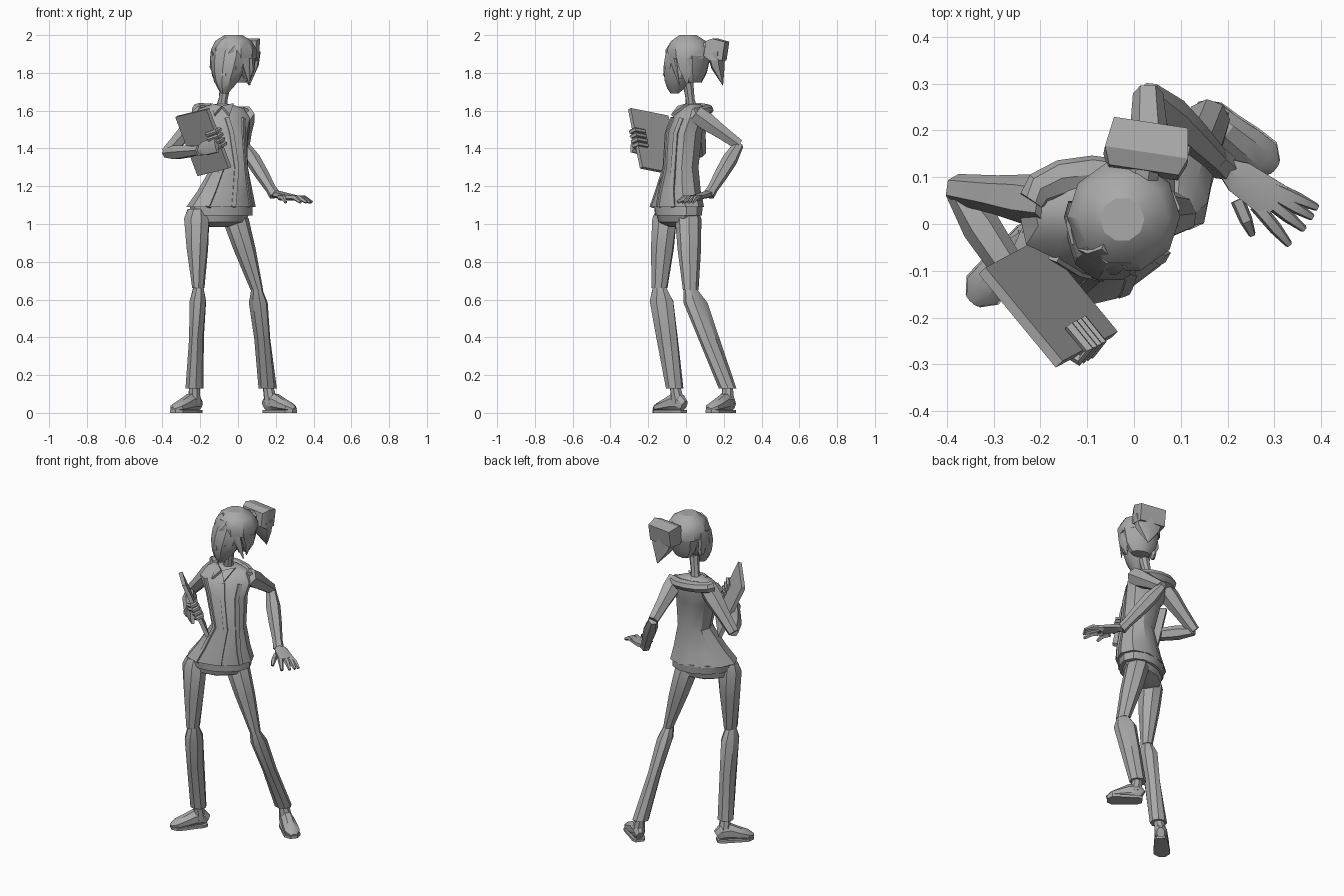
import bpy
import bmesh
import math
from mathutils import Vector

default_cube = bpy.data.objects.get("Cube")
if default_cube:
    bpy.data.objects.remove(default_cube)

clay = bpy.data.materials.new("plain_grey")
clay.use_nodes = True
clay.diffuse_color = (.4, .4, .4, 1)
clay.node_tree.nodes["Principled BSDF"].inputs["Base Color"].default_value = clay.diffuse_color
UP = Vector((0, 0, 1))


def finish(name, bm):
    """Turn a bmesh into a shaded object."""
    bmesh.ops.recalc_face_normals(bm, faces=bm.faces[:])
    mesh = bpy.data.meshes.new(name)
    bm.to_mesh(mesh)
    bm.free()
    mesh.materials.append(clay)
    part = bpy.data.objects.new(name, mesh)
    bpy.context.collection.objects.link(part)
    bpy.ops.object.select_all(action='DESELECT')
    part.select_set(True)
    bpy.context.view_layer.objects.active = part
    bpy.ops.object.shade_smooth_by_angle(angle=math.radians(32))


def skin(bm, loops):
    """Close a stack of equal vertex loops into a solid."""
    for low, high in zip(loops, loops[1:]):
        for k, corner in enumerate(low):
            bm.faces.new((low[k - 1], corner, high[k], high[k - 1]))
    bm.faces.new(loops[0])
    bm.faces.new(loops[-1])


def heading(degrees):
    angle = math.radians(degrees)
    return Vector((math.cos(angle), math.sin(angle), 0))


def loft(name, rings, sides=8, side=UP, yaw=None):
    """Skin rings of centre, half width and half depth.
    With yaw=(start, end) the rings stay level and twist; otherwise they follow the path."""
    bm = bmesh.new()
    centres = [Vector(ring[:3]) for ring in rings]
    last = len(rings) - 1
    grow = 1 / math.cos(math.pi / sides)
    loops = []
    for i, ring in enumerate(rings):
        if yaw:
            along = UP
            wide = heading(yaw[0] + (yaw[1] - yaw[0]) * i / last)
        else:
            along = (centres[min(i + 1, last)] - centres[max(i - 1, 0)]).normalized()
            wide = (Vector(side) - along * along.dot(side)).normalized()
        deep = along.cross(wide)
        turns = [math.tau * (k + .5) / sides for k in range(sides)]
        loops.append([bm.verts.new(centres[i] + grow * (wide * math.cos(a) * ring[3] + deep * math.sin(a) * ring[-1]))
                      for a in turns])
    skin(bm, loops)
    finish(name, bm)


def taper(name, start, end, profile, **options):
    """Straight loft; profile holds (share of length, half width, half depth)."""
    start, end = Vector(start), Vector(end)
    loft(name, [(*start.lerp(end, step[0]), *step[1:]) for step in profile], **options)


def lock(name, points, width, side):
    """Hair strand thinning to a point."""
    rings = []
    for i, point in enumerate(points):
        size = width * (1 - (i / (len(points) - 1)) ** 2) + .003
        rings.append((*point, size, size * .5))
    loft(name, rings, sides=6, side=side)


def plate(name, corners, thickness):
    """Flat polygon with thickness, centred on its plane."""
    bm = bmesh.new()
    points = [Vector(corner) for corner in corners]
    offset = (points[1] - points[0]).cross(points[2] - points[0]).normalized() * thickness / 2
    skin(bm, [[bm.verts.new(point + offset * way) for point in points] for way in (-1, 1)])
    finish(name, bm)


# Jacket, from hem up to neckline, twisting from hips to shoulders
HEM_YAW, CHEST_YAW = 25, 6
jacket = [(-.09, -.045, 1.09, .185, .12), (-.07, -.04, 1.17, .145, .108), (-.045, -.025, 1.3, .093, .09),
          (-.07, -.01, 1.48, .115, .093), (-.09, .015, 1.56, .15, .085), (-.09, .035, 1.61, .12, .065),
          (-.085, .035, 1.635, .05, .04)]
loft("jacket", jacket, sides=10, yaw=(HEM_YAW, CHEST_YAW))

# Raised placket and seams following the jacket front
for name, turn in (("placket", 5), ("left_seam", 45), ("right_seam", -40)):
    strip = []
    for i, (x, y, z, wide, deep) in enumerate(jacket[:5]):
        across = heading(HEM_YAW + (CHEST_YAW - HEM_YAW) * i / (len(jacket) - 1))
        outward = across.cross(UP)
        angle = math.radians(turn)
        spot = Vector((x, y, z)) + across * wide * math.sin(angle) + outward * deep * math.cos(angle)
        strip.append((*spot, .012, .01))
    loft(name, strip, sides=4, side=heading(turn + 15))

# Belt band and pelvis below the hem
HIPS = (HEM_YAW, HEM_YAW)
taper("belt_band", (-.085, -.04, 1.045), (-.09, -.04, 1.1), [(0, .165, .11), (1, .17, .115)], sides=12, yaw=HIPS)
taper("pelvis", (-.105, -.045, .985), (-.09, -.04, 1.07), [(0, .05, .04), (.3, .14, .085), (1, .16, .1)], sides=10, yaw=HIPS)

# Collar flaps and folded hood, riding higher on the right shoulder
for name, way in (("left_collar", 1), ("right_collar", -1)):
    middle = Vector((-.085, -.04, 1.62))
    plate(name, [middle, middle + Vector((way * .06, .05, .015)), middle + Vector((way * .04, -.035, -.045))], .014)
hood = []
for k in range(7):
    angle = math.pi * k / 6
    rise = math.sin(angle)
    hood.append((-.09 + .13 * math.cos(angle), .05 + .05 * rise, 1.597 - .012 * math.cos(angle), .025 + .02 * rise, .03))
loft("hood", hood, side=(0, 1, .4))

# Trousers and shoes
THIGH = [(0, .045, .045), (.12, .066, .064), (.5, .054, .058), (1, .029, .04)]
SHIN = [(0, .027, .036), (.13, .043, .062), (.5, .036, .055), (1, .045, .043)]
SHOE = [(0, .02, .06), (.12, .034, .09), (.35, .036, .095), (.6, .041, .068), (.85, .042, .045), (1, .016, .022)]


def leg(name, hip, knee, ankle, heel, toe, yaw):
    taper(name + "_thigh", hip, knee, THIGH, yaw=yaw)
    taper(name + "_shin", knee, ankle, SHIN, yaw=yaw)
    heel, toe = Vector(heel), Vector(toe)
    across = (toe - heel).cross(UP)
    upper, sole = [], []
    for share, wide, tall in SHOE:
        spot = heel.lerp(toe, share)
        upper.append((*(spot + UP * (tall / 2 + .006)), wide, tall / 2))
        sole.append((*(spot + UP * .008), wide + .004, .008))
    loft(name + "_shoe", upper, side=across)
    loft(name + "_sole", sole, sides=4, side=across)
    taper(name + "_ankle", heel.lerp(toe, .2) + UP * .05, Vector(ankle) + UP * .02, [(0, .036), (.5, .03), (1, .026)], side=across)


leg("right", (-.22, -.11, 1.08), (-.21, -.14, .66), (-.23, -.06, .13), (-.205, -.01, 0), (-.345, -.165, 0), (5, -15))
leg("left", (-.03, .01, 1.08), (.1, .025, .65), (.157, .22, .13), (.145, .245, 0), (.3, .12, 0), (25, 25))

# Sleeves
UPPER_ARM = [(0, .045), (.25, .047), (.6, .036), (1, .028)]
FOREARM = [(0, .023), (.3, .036), (.6, .032), (1, .022)]


def arm(name, shoulder, elbow, wrist):
    taper(name + "_upper_arm", shoulder, elbow, UPPER_ARM, sides=6)
    taper(name + "_forearm", elbow, wrist, FOREARM, sides=6)
    taper(name + "_cuff", elbow, wrist, [(.9, .025), (1.03, .027)], sides=6)


right_wrist, left_wrist = Vector((-.205, -.19, 1.39)), Vector((.19, .125, 1.16))
arm("right", (-.175, .045, 1.595), (-.38, .075, 1.375), right_wrist)
arm("left", (.035, .05, 1.585), (.03, .28, 1.42), left_wrist)

# Open left hand with fanned, drooping fingers and thumb
PALM = [(0, .018, .018), (.3, .036, .017), (1, .042, .012)]
hand_direction = heading(-35)
taper("left_palm", left_wrist, left_wrist + hand_direction * .14 - UP * .02, PALM, sides=6, side=hand_direction.cross(UP))
for number, turn in enumerate((-24, -30, -38, -50, -67)):
    reach = .16 if number == 4 else .22
    finger = []
    for share, drop, size in ((.5, .02, .013), (.8, .022, .012), (1, .045, .007)):
        finger.append((*(left_wrist + heading(turn) * reach * share - UP * drop), size))
    loft("left_finger_%d" % number, finger, sides=5)

# Clipboard held at an angle
top_near, top_far = Vector((-.325, -.1, 1.57)), Vector((-.16, -.3, 1.61))
down = Vector((.118, .063, -.312))
plate("board", [top_near, top_far, top_far + down, top_near + down], .022)

# Right hand wrapped around the far edge of the board
outward = (top_far - top_near).normalized()
facing = outward.cross(down).normalized()
taper("right_palm", right_wrist, top_far + down * .57 - facing * .03, PALM, sides=6)
for number in range(4):
    edge = top_far + down * (.38 + .08 * number)
    bend = [edge - outward * .05 - facing * .03, edge + outward * .012 - facing * .01,
            edge + outward * .008 + facing * .02, edge - outward * .06 + facing * .02]
    loft("right_finger_%d" % number, [(*point, .01) for point in bend], sides=5, side=down)

# Neck and face, turned towards the right
FACE_YAW = (-18, -18)
taper("neck", (-.088, .03, 1.6), (-.065, .01, 1.75), [(0, .032), (.4, .023), (1, .028)])
taper("face", (-.073, -.06, 1.69), (-.03, 0, 1.96),
      [(0, .016, .02), (.1, .036, .045), (.25, .062, .068), (.5, .086, .09), (.75, .096, .095), (1, .08, .085)],
      sides=10, yaw=FACE_YAW)

# Facial features sit around the face axis
across = heading(FACE_YAW[0])
out = across.cross(UP)
bridge = Vector((-.045, -.015, 1.83)) + out * .09
taper("nose", bridge + UP * .02, bridge + out * .006 - UP * .045, [(0, .006), (1, .014)], sides=4, side=across)
mouth = bridge - UP * .085 - out * .02
plate("mouth", [mouth - across * .02, mouth - UP * .008, mouth + across * .02, mouth + UP * .006], .009)
for name, way in (("left", 1), ("right", -1)):
    eye = bridge + across * way * .038 - out * .006
    wide = across * .022 - out * way * .008
    for feature, lift, tall in (("eye", -.005, .008), ("eyebrow", .028, .005)):
        low, high = eye + UP * (lift - tall), eye + UP * (lift + tall)
        plate(name + "_" + feature, [low - wide, low + wide, high + wide, high - wide], .009)
    ear = bridge + across * way * .085 - out * .1
    taper(name + "_ear", ear - UP * .06, ear, [(0, .008, .012), (.5, .014, .024), (1, .01, .02)], sides=6, yaw=FACE_YAW)

# Hair: cap, back of the head, sweeping fringe and side locks
taper("hair_cap", (-.02, .02, 1.875), (-.025, .01, 2), [(0, .112), (.4, .115), (.75, .092), (1, .045)], sides=10, yaw=FACE_YAW)
taper("hair_back", (-.01, .045, 1.75), (-.01, .04, 1.89), [(0, .055, .035), (.35, .088, .062), (1, .105, .088)], sides=10, yaw=FACE_YAW)
lock("fringe", [(-.09, -.045, 1.955), (-.04, -.09, 1.915), (.04, -.065, 1.86), (.062, -.035, 1.735)], .036, (.5, .2, 1))
lock("left_lock", [(.06, -.01, 1.9), (.07, 0, 1.82), (.055, .005, 1.74)], .042, (0, 1, 0))
lock("right_lock", [(-.12, 0, 1.91), (-.13, .015, 1.83), (-.11, .03, 1.76)], .042, (0, 1, 0))

# Ponytail
TAIL_SIDE = (1, -.2, 0)
taper("hair_tie", (.015, .09, 1.925), (.02, .125, 1.93), [(0, .035), (1, .035)])
taper("ponytail_block", (.02, .11, 1.93), (.035, .21, 1.915), [(0, .075, .04), (.35, .09, .058), (1, .08, .05)], sides=4, side=TAIL_SIDE)
lock("ponytail_tip", [(.035, .16, 1.9), (.045, .17, 1.83), (.06, .195, 1.735)], .08, TAIL_SIDE)
